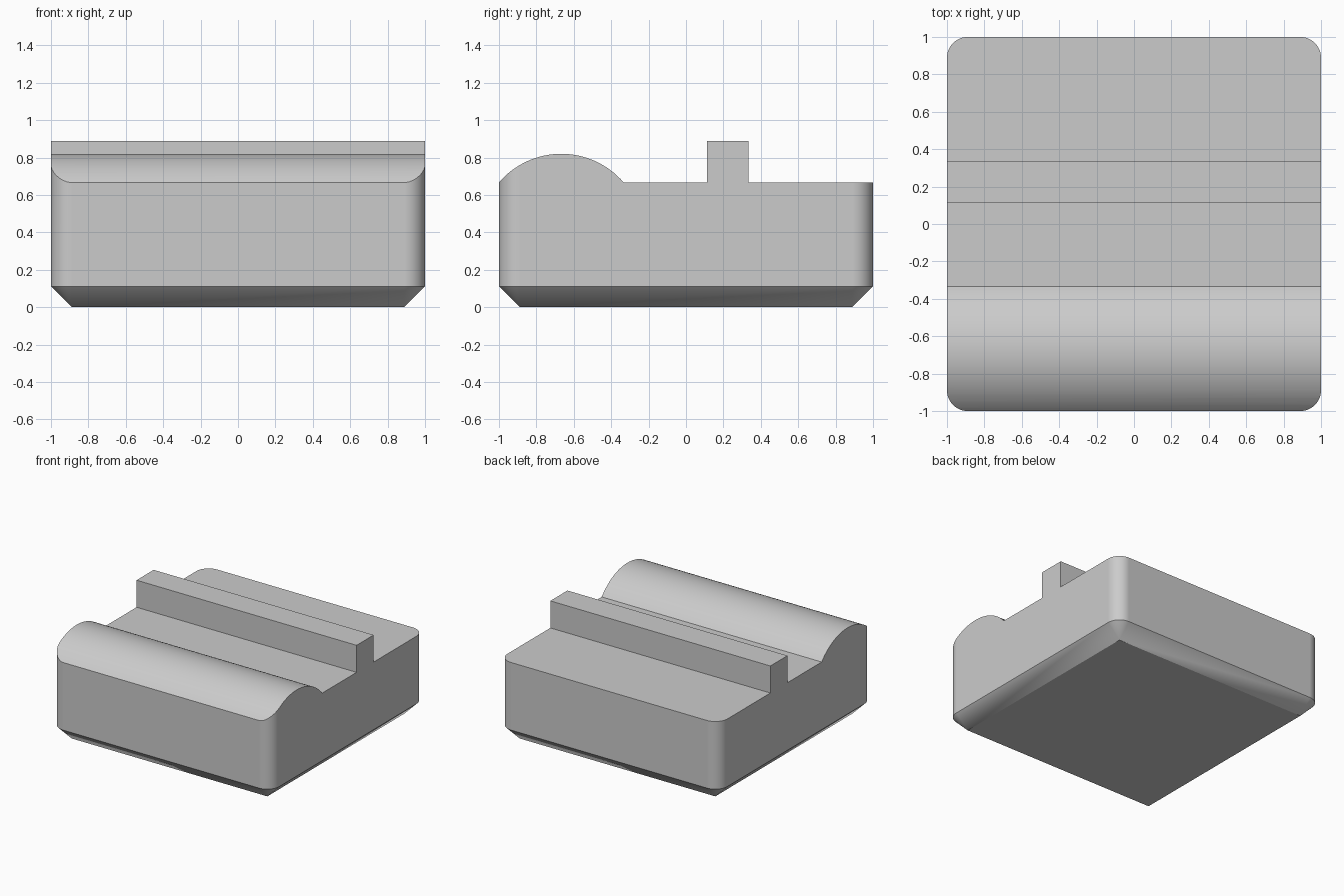
import bpy
import bmesh
from math import sin, cos, pi, radians, asin

old = bpy.data.objects.get("Cube")
if old:
    bpy.data.objects.remove(old, do_unlink=True)

STEPS = 12                      # segments per rounded corner
INSET = 1 / 9                   # corner radius and underside chamfer
DECK = 2 / 3                    # height of the flat top

grey = bpy.data.materials.new("plain_grey")
grey.use_nodes = True
grey.diffuse_color = (0.6, 0.6, 0.6, 1)
grey.node_tree.nodes["Principled BSDF"].inputs["Base Color"].default_value = (0.6, 0.6, 0.6, 1)


def finish(name, bm):
    bmesh.ops.remove_doubles(bm, verts=bm.verts, dist=1e-5)
    bmesh.ops.recalc_face_normals(bm, faces=bm.faces)
    mesh = bpy.data.meshes.new(name)
    bm.to_mesh(mesh)
    bm.free()
    mesh.materials.append(grey)
    obj = bpy.data.objects.new(name, mesh)
    bpy.context.collection.objects.link(obj)
    return obj


def loft(name, rings):
    """Skin a closed solid through rings of equal length."""
    bm = bmesh.new()
    loops = [[bm.verts.new(p) for p in ring] for ring in rings]
    for a, b in zip(loops, loops[1:]):
        for i in range(len(a)):
            j = (i + 1) % len(a)
            bm.faces.new((a[i], a[j], b[j], b[i]))
    bm.faces.new(loops[0])
    bm.faces.new(loops[-1])
    return finish(name, bm)


def rounded_square(radius, z):
    core = 1 - INSET
    ring = []
    for k, (sx, sy) in enumerate(((1, 1), (-1, 1), (-1, -1), (1, -1))):
        for i in range(STEPS + 1):
            a = (k + i / STEPS) * pi / 2
            ring.append((sx * core + radius * cos(a), sy * core + radius * sin(a), z))
    return ring


# Block: rounded footprint, chamfered to a sharp square underside
block = loft("block", [rounded_square(0, 0), rounded_square(INSET, INSET),
                       rounded_square(INSET, 1.3)])

# Side profile: arched ridge, flat deck and square rail
half, rise = 1 / 3, 0.153
R = (half ** 2 + rise ** 2) / (2 * rise)
end = asin(half / R)
profile = [(-1.08, -0.2), (-1.08, 0.56)]
for i in range(33):
    a = -end + 2 * end * i / 32
    profile.append((-2 / 3 + R * sin(a), DECK + rise - R + R * cos(a)))
profile += [(1 / 9, DECK), (1 / 9, 8 / 9), (1 / 3, 8 / 9), (1 / 3, DECK),
            (1.1, DECK), (1.1, -0.2)]
cutter = loft("profile_cutter", [[(x, y, z) for y, z in profile] for x in (-1.2, 1.2)])
cutter.hide_render = True

# Trim the block to the profile
trim = block.modifiers.new("trim", 'BOOLEAN')
trim.operation = 'INTERSECT'
trim.solver = 'EXACT'
trim.object = cutter
bpy.ops.object.select_all(action='DESELECT')
block.select_set(True)
bpy.context.view_layer.objects.active = block
bpy.ops.object.modifier_apply(modifier=trim.name)
bpy.data.objects.remove(cutter, do_unlink=True)

# Smooth curves, crisp edges, flat planes
bpy.ops.object.shade_smooth_by_angle(angle=radians(25))
weighted = block.modifiers.new("even_normals", 'WEIGHTED_NORMAL')
weighted.keep_sharp = True
